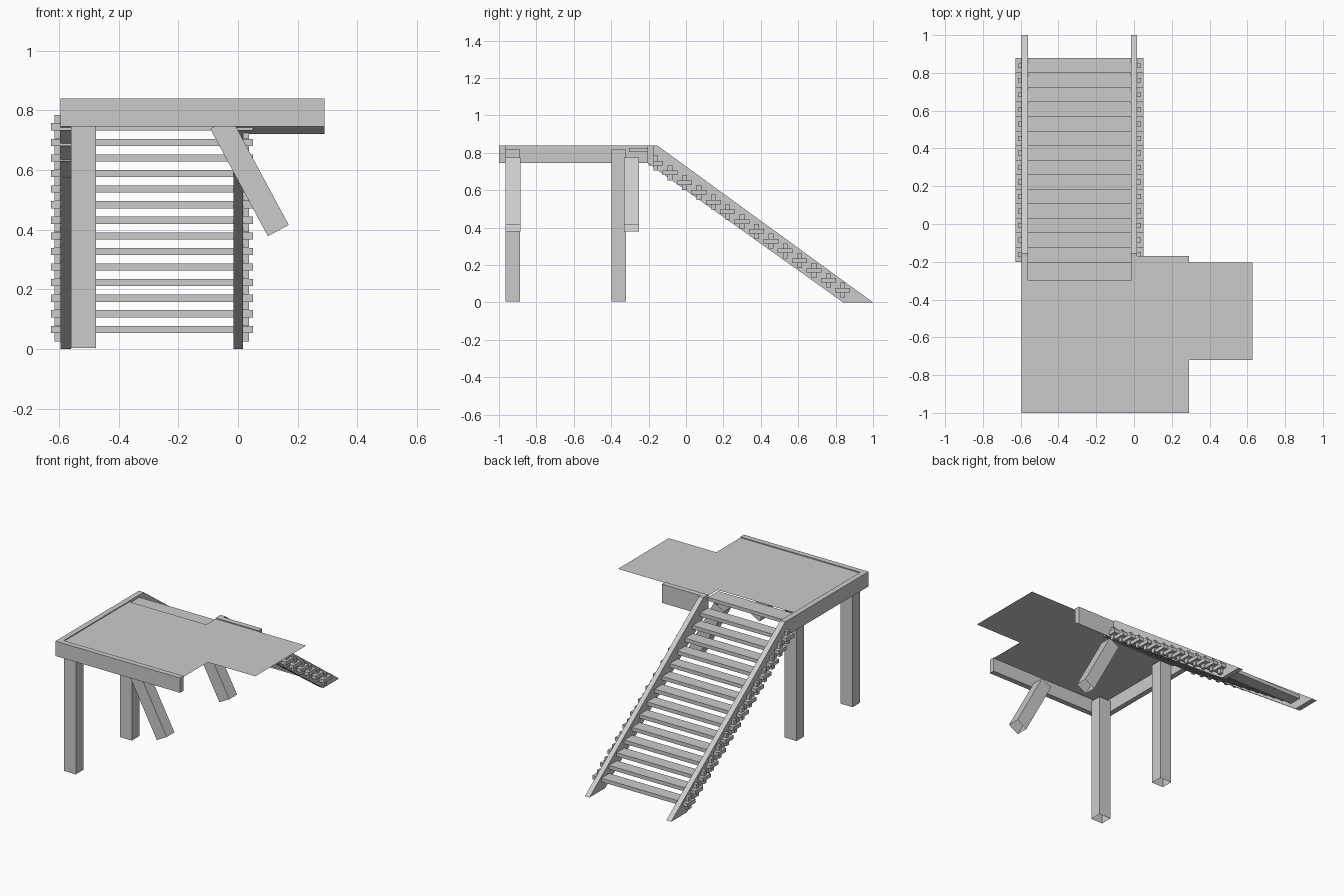
import bpy
from mathutils import Vector

if "Cube" in bpy.data.objects:
    bpy.data.objects.remove(bpy.data.objects["Cube"])


def mesh_object(name, verts, faces):
    mesh = bpy.data.meshes.new(name)
    mesh.from_pydata(verts, [], faces)
    mesh.update()
    obj = bpy.data.objects.new(name, mesh)
    bpy.context.collection.objects.link(obj)
    return obj


def prism(name, profile, lo, hi, axis, caps=True, open_sides=()):
    """Extrude a 2D profile along x (profile is y,z) or y (profile is x,z)."""
    n = len(profile)
    if axis == "x":
        verts = [(d, a, b) for d in (lo, hi) for a, b in profile]
    else:
        verts = [(a, d, b) for d in (lo, hi) for a, b in profile]
    faces = [(i, (i + 1) % n, (i + 1) % n + n, i + n)
             for i in range(n) if i not in open_sides]
    if caps:
        faces += [tuple(reversed(range(n))), tuple(range(n, 2 * n))]
    obj = mesh_object(name, verts, faces)
    # Orient faces away from the middle of the extrusion
    import bmesh
    bm = bmesh.new()
    bm.from_mesh(obj.data)
    bmesh.ops.recalc_face_normals(bm, faces=bm.faces)
    mid = sum((v.co for v in bm.verts), Vector()) / len(bm.verts)
    if sum((f.calc_center_median() - mid).dot(f.normal) * f.calc_area() for f in bm.faces) < 0:
        bmesh.ops.reverse_faces(bm, faces=bm.faces)
    bm.to_mesh(obj.data)
    bm.free()
    return obj


def box(name, x0, x1, y0, y1, z0, z1):
    return prism(name, [(y0, z0), (y1, z0), (y1, z1), (y0, z1)], x0, x1, "x")


RIM, TOP = 0.745, 0.84

# Stair stringers; the left one carries on as the platform's side beam
slope = [(-0.155, TOP), (1.0, 0), (0.84, 0), (-0.205, RIM)]
prism("left_stringer_and_side_beam", [(-1, RIM), (-1, TOP)] + slope, -0.595, -0.56, "x")
prism("right_stringer", [(-0.205, TOP)] + slope, -0.015, 0.017, "x")

# Platform beams
box("front_beam", -0.56, 0.29, -1, -0.965, RIM, TOP)
prism("back_beam", [(-0.205, RIM), (-0.17, 0.72), (-0.17, TOP), (-0.205, TOP)],
      0.017, 0.29, "x")

# Thin deck sheet with side extension
deck = [(-0.56, -0.965), (0.29, -0.965), (0.29, -0.72), (0.627, -0.72),
        (0.627, -0.205), (-0.015, -0.205), (-0.015, -0.3), (-0.56, -0.3)]
mesh_object("deck", [(x, y, 0.834) for x, y in deck], [tuple(range(len(deck)))])
box("landing_tread", -0.56, -0.015, -0.305, -0.2, 0.803, 0.825)

# Treads through the stringers, locked by upright pegs
for i in range(14):
    y, z = 0.838 - 0.0769 * i, 0.066 + 0.0522 * i
    box(f"tread_{i + 1}", -0.627, 0.05, y - 0.04, y + 0.04, z - 0.012, z + 0.012)
    for side, x0, x1 in (("left", -0.615, -0.595), ("right", 0.017, 0.037)):
        box(f"{side}_peg_{i + 1}", x0, x1, y - 0.013, y + 0.013, z - 0.04, z + 0.04)

# Open-ended hollow legs and slanted braces
leg = [(-0.56, 0.004), (-0.475, 0.004), (-0.475, 0.818), (-0.56, 0.818)]
brace = [(0.1, 0.378), (0.17, 0.416), (-0.023, 0.775), (-0.093, 0.738)]
for where, y_leg, y_brace in (("front", -0.965, -0.965), ("back", -0.397, -0.331)):
    prism(f"{where}_leg", leg, y_leg, y_leg + 0.077, "y", open_sides=(0, 2))
    prism(f"{where}_brace", brace, y_brace, y_brace + 0.079, "y", open_sides=(0, 2))
